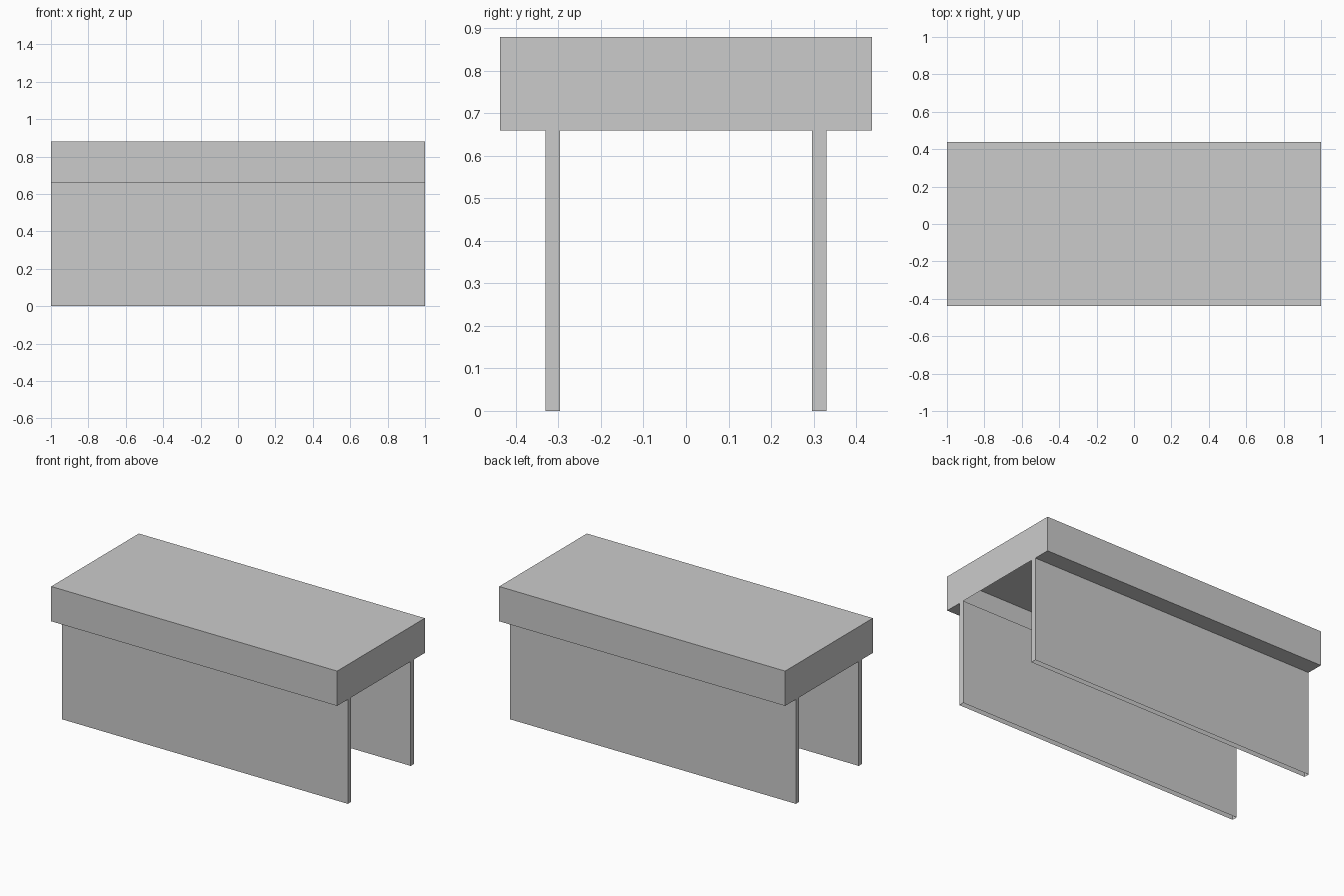
import bpy
import bmesh

if "Cube" in bpy.data.objects:
    bpy.data.objects.remove(bpy.data.objects["Cube"])

HALF_LEN = 1.0
HALF_W = 0.438
TOP, UNDER = 0.88, 0.66
LEG_OUT, LEG_IN = 0.331, 0.297


def sweep(name, profile, closed=False, caps=None):
    """Sweep a (y, z) profile along x as a thin shell; caps are end polygons by index."""
    bm = bmesh.new()
    ends = [[bm.verts.new((x, y, z)) for y, z in profile] for x in (-HALF_LEN, HALF_LEN)]
    a, b = ends
    n = len(profile)
    for i in range(n if closed else n - 1):
        j = (i + 1) % n
        bm.faces.new((a[i], a[j], b[j], b[i]))
    if caps:
        bm.faces.new([a[i] for i in reversed(caps)])
        bm.faces.new([b[i] for i in caps])
    bmesh.ops.recalc_face_normals(bm, faces=bm.faces)
    mesh = bpy.data.meshes.new(name)
    bm.to_mesh(mesh)
    bm.free()
    obj = bpy.data.objects.new(name, mesh)
    bpy.context.collection.objects.link(obj)
    return obj


def leg(name, side):
    """Hollow side panel, open at the top and the bottom."""
    bm = bmesh.new()
    corners = [(-HALF_LEN, LEG_IN), (HALF_LEN, LEG_IN), (HALF_LEN, LEG_OUT), (-HALF_LEN, LEG_OUT)]
    low, high = [[bm.verts.new((x, side * y, z)) for x, y in corners] for z in (0, UNDER)]
    for i in range(4):
        j = (i + 1) % 4
        face = (low[i], low[j], high[j], high[i])
        bm.faces.new(face if side > 0 else face[::-1])
    mesh = bpy.data.meshes.new(name)
    bm.to_mesh(mesh)
    bm.free()
    bpy.context.collection.objects.link(bpy.data.objects.new(name, mesh))


# Bench top: hollow box, underside only under the overhangs, closed ends
sweep("bench_top", [(-LEG_OUT, UNDER), (-HALF_W, UNDER), (-HALF_W, TOP),
                    (HALF_W, TOP), (HALF_W, UNDER), (LEG_OUT, UNDER)],
      caps=[0, 1, 2, 3, 4, 5])

# Full-length leg panels
leg("front_leg_panel", -1)
leg("back_leg_panel", 1)
